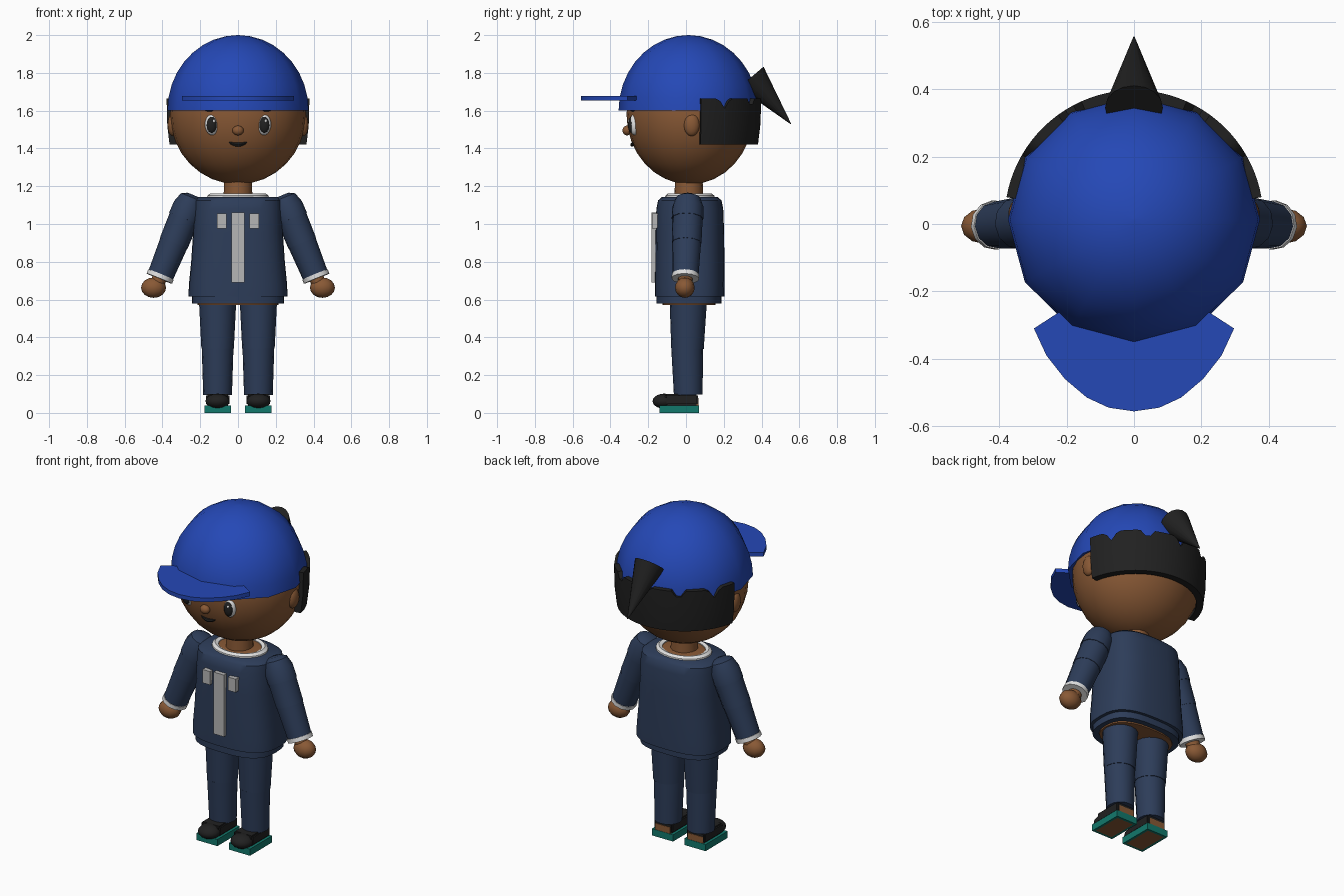
import bpy, bmesh, math
from mathutils import Vector, Matrix

cube = bpy.data.objects.get("Cube")
if cube:
    bpy.data.objects.remove(cube, do_unlink=True)


def material(name, r, g, b):
    m = bpy.data.materials.new(name)
    m.use_nodes = True
    m.diffuse_color = (r, g, b, 1)
    m.node_tree.nodes["Principled BSDF"].inputs["Base Color"].default_value = (r, g, b, 1)
    return m


BLUE = material("cap blue", 0.018, 0.065, 0.47)
SKIN = material("brown skin", 0.25, 0.1, 0.036)
NAVY = material("navy cloth", 0.026, 0.046, 0.1)
BLACK = material("soft black", 0.015, 0.015, 0.015)
WHITE = material("white", 0.75, 0.75, 0.75)
GREY = material("light grey", 0.47, 0.47, 0.47)
TEAL = material("teal rubber", 0.006, 0.19, 0.15)
parts = []


def finish(name, bm, *mats):
    bmesh.ops.recalc_face_normals(bm, faces=bm.faces[:])
    mesh = bpy.data.meshes.new(name)
    bm.to_mesh(mesh)
    bm.free()
    for m in mats:
        mesh.materials.append(m)
    ob = bpy.data.objects.new(name, mesh)
    bpy.context.collection.objects.link(ob)
    parts.append(ob)
    return ob


def ball(name, loc, size, mat, seg=16, rings=10):
    bm = bmesh.new()
    bmesh.ops.create_uvsphere(bm, u_segments=seg, v_segments=rings, radius=1,
                              matrix=Matrix.Translation(loc) @ Matrix.Diagonal((*size, 1)))
    return finish(name, bm, mat)


def box(name, lo, hi, mat, bevel=0):
    lo, hi = Vector(lo), Vector(hi)
    bm = bmesh.new()
    bmesh.ops.create_cube(bm, size=1, matrix=Matrix.Translation((lo + hi) / 2)
                          @ Matrix.Diagonal((*(hi - lo), 1)))
    if bevel:
        bmesh.ops.bevel(bm, geom=bm.edges[:], offset=bevel, segments=2, affect='EDGES')
    return finish(name, bm, mat)


def skin_rings(name, rings, mat, closed=True, caps=True):
    """Join equal-length point loops into one surface."""
    bm = bmesh.new()
    loops = [[bm.verts.new(p) for p in ring] for ring in rings]
    n = len(loops[0])
    for a, b in zip(loops, loops[1:]):
        for i in range(n if closed else n - 1):
            j = (i + 1) % n
            bm.faces.new((a[i], a[j], b[j], b[i]))
    if caps:
        bm.faces.new(loops[0])
        bm.faces.new(loops[-1])
    return finish(name, bm, mat)


def oval(center, rx, ry, seg, power=1.0, turn=Matrix()):
    pts = []
    for i in range(seg):
        a = 2 * math.pi * i / seg - math.pi / 2
        c, s = math.cos(a), math.sin(a)
        p = Vector((math.copysign(abs(c) ** power, c) * rx,
                    math.copysign(abs(s) ** power, s) * ry, 0))
        pts.append(Vector(center) + turn @ p)
    return pts


def tube(name, stations, mat, seg=12):
    """Round limb through (point, radius) stations, square to its overall direction."""
    axis = Vector(stations[-1][0]) - Vector(stations[0][0])
    turn = axis.to_track_quat('Z', 'Y').to_matrix().to_4x4()
    return skin_rings(name, [oval(p, r, r, seg, 1, turn) for p, r in stations], mat)


# Head and face
ball("head", (0, 0.02, 1.58), (0.36, 0.335, 0.37), SKIN, 24, 16)
ball("nose", (0, -0.312, 1.495), (0.03, 0.024, 0.026), SKIN)
smile = []
for i in range(9):
    t = i / 4 - 1
    smile.append(((t * 0.05, -0.284 + 0.008 * t * t, 1.42 + 0.014 * t * t), 0.011 - 0.007 * t * t))
tube("mouth", smile, BLACK, 8)
for side, label in ((1, "left"), (-1, "right")):
    ball(label + "_ear", (side * 0.345, 0.03, 1.525), (0.028, 0.042, 0.06), SKIN)
    ball(label + "_eye", (side * 0.137, -0.272, 1.527), (0.038, 0.028, 0.057), WHITE)
    ball(label + "_pupil", (side * 0.139, -0.289, 1.525), (0.027, 0.018, 0.043), BLACK)
    ball(label + "_eye_glint", (side * 0.137 + 0.01, -0.304, 1.545), (0.007, 0.005, 0.009), WHITE, 8, 6)
    ball(label + "_brow", (side * 0.15, -0.28, 1.603), (0.025, 0.015, 0.008), BLACK, 10, 6)

# Cap: twelve-sided dome with a flat brim
dome = [oval((0, 0.013, 1.6 + 0.4 * math.sin(t)), 0.374 * math.cos(t), 0.37 * math.cos(t), 12)
        for t in [math.pi / 2 * k / 9 for k in range(9)]]
dome.append(oval((0, 0.013, 2.0), 0.004, 0.004, 12))
skin_rings("cap", dome, BLUE)
half = [(0.075, -0.545), (0.14, -0.515), (0.205, -0.46), (0.26, -0.39), (0.297, -0.31),
        (0.22, -0.26), (0.1, -0.22)]
outline = [(0, -0.556)] + half + [(-x, y) for x, y in reversed(half)]
skin_rings("cap_brim", [[(x, y, z) for x, y in outline] for z in (1.653, 1.677)], BLUE)

# Hair: scalloped band round the back, and a cone ponytail
band = []
for k in range(41):
    a = math.radians(10 + 4 * k)
    top = 1.612 + 0.053 * min(1, 1.8 * abs(math.sin(6 * a)))
    c, s = math.cos(a), math.sin(a)
    band.append([(r * c, 0.013 + r * s, z) for r, z in
                 ((0.33, 1.42), (0.368, 1.42), (0.38, 1.52), (0.384, top), (0.33, top))])
skin_rings("hair_band", band, BLACK)
tail_base, tail_tip = Vector((0, 0.345, 1.777)), Vector((0, 0.555, 1.53))
tube("ponytail", [(tail_base, 0.086), (tail_tip, 0.002)], BLACK, 16)

# Neck, collar and shirt
tube("neck", [((0, 0.015, 1.1), 0.078), ((0, 0.015, 1.26), 0.072)], SKIN, 16)
skin_rings("upper_chest", [oval((0, 0.02, z), r, r * 0.8, 24) for z, r in
                           ((1.1, 0.15), (1.148, 0.14), (1.156, 0.08))], SKIN)
collar = [oval((0, 0.02, z), rx, rx * 0.8, 24) for rx, z in
          ((0.165, 1.13), (0.162, 1.15), (0.145, 1.162), (0.125, 1.155), (0.125, 1.13))]
skin_rings("collar", collar, WHITE, caps=False)
shirt = ((0.616, 0.262, 0.184), (0.68, 0.26, 0.185), (0.8, 0.248, 0.183), (0.95, 0.238, 0.182),
         (1.08, 0.234, 0.177), (1.125, 0.23, 0.168), (1.142, 0.21, 0.148))
skin_rings("shirt", [oval((0, 0.02, z), rx, ry, 32, 0.72) for z, rx, ry in shirt], NAVY)
skin_rings("shirt_hem", [oval((0, 0.015, z), 0.243, 0.172, 32, 0.72) for z in (0.578, 0.63)], NAVY)
skin_rings("hips", [oval((0, 0.015, z), 0.215, 0.14, 24, 0.8) for z in (0.57, 0.64)], SKIN)

# Raised front panels on the shirt
box("front_stripe", (-0.034, -0.182, 0.69), (0.034, -0.14, 1.06), GREY)
for side, label in ((1, "left"), (-1, "right")):
    xs = sorted((side * 0.06, side * 0.11))
    box(label + "_chest_patch", (xs[0], -0.18, 0.975), (xs[1], -0.12, 1.055), GREY)

for side, label in ((1, "left"), (-1, "right")):
    # Sleeves with a seam at the shoulder and elbow, cuff and hand
    shoulder, wrist = Vector((side * 0.262, 0.01, 1.09)), Vector((side * 0.412, -0.003, 0.722))

    def along(t):
        return shoulder.lerp(wrist, t)

    tube(label + "_shoulder", [(along(-0.17), 0.035), (along(-0.13), 0.065), (along(0), 0.083),
                               (along(0.17), 0.084)], NAVY)
    tube(label + "_upper_sleeve", [(along(0.1), 0.081), (along(0.52), 0.079)], NAVY)
    tube(label + "_lower_sleeve", [(along(0.5), 0.077), (along(1), 0.069)], NAVY)
    tube(label + "_cuff", [(along(0.97), 0.073), (along(1.03), 0.073)], WHITE)
    tube(label + "_wrist", [(along(0.9), 0.04), (along(1.15), 0.038)], SKIN)
    ball(label + "_hand", (side * 0.447, -0.006, 0.663), (0.066, 0.052, 0.054), SKIN, 12, 8)

    # Trouser leg in two lengths, meeting at the knee
    x = side * 0.108
    legs = (("_thigh", ((0.6, 0.099, 0.012), (0.34, 0.086, 0.008))),
            ("_shin", ((0.343, 0.084, 0.006), (0.095, 0.076, 0.012))))
    for part, ends in legs:
        tube(label + part, [((x, y, z), r) for z, r, y in ends], NAVY, 16)

    # Shoe: black upper and toe, skin heel, teal sole with an inset underside
    box(label + "_shoe_upper", (x - 0.062, -0.11, 0.04), (x + 0.062, 0.064, 0.1), BLACK, 0.008)
    ball(label + "_shoe_toe", (x, -0.115, 0.062), (0.064, 0.062, 0.04), BLACK)
    box(label + "_heel", (x - 0.05, 0.0, 0.035), (x + 0.05, 0.067, 0.078), SKIN)
    bm = bmesh.new()
    bmesh.ops.create_cube(bm, size=1, matrix=Matrix.Translation((x, -0.036, 0.02))
                          @ Matrix.Diagonal((0.14, 0.21, 0.04, 1)))
    under = min(bm.faces, key=lambda f: f.calc_center_median().z)
    bmesh.ops.inset_region(bm, faces=[under], thickness=0.02)
    under.material_index = 1
    finish(label + "_sole", bm, TEAL, SKIN)

# Smooth the rounded parts and keep hard edges
for ob in bpy.context.selected_objects:
    ob.select_set(False)
for ob in parts:
    ob.select_set(True)
bpy.context.view_layer.objects.active = parts[0]
bpy.ops.object.shade_smooth_by_angle(angle=math.radians(40))
